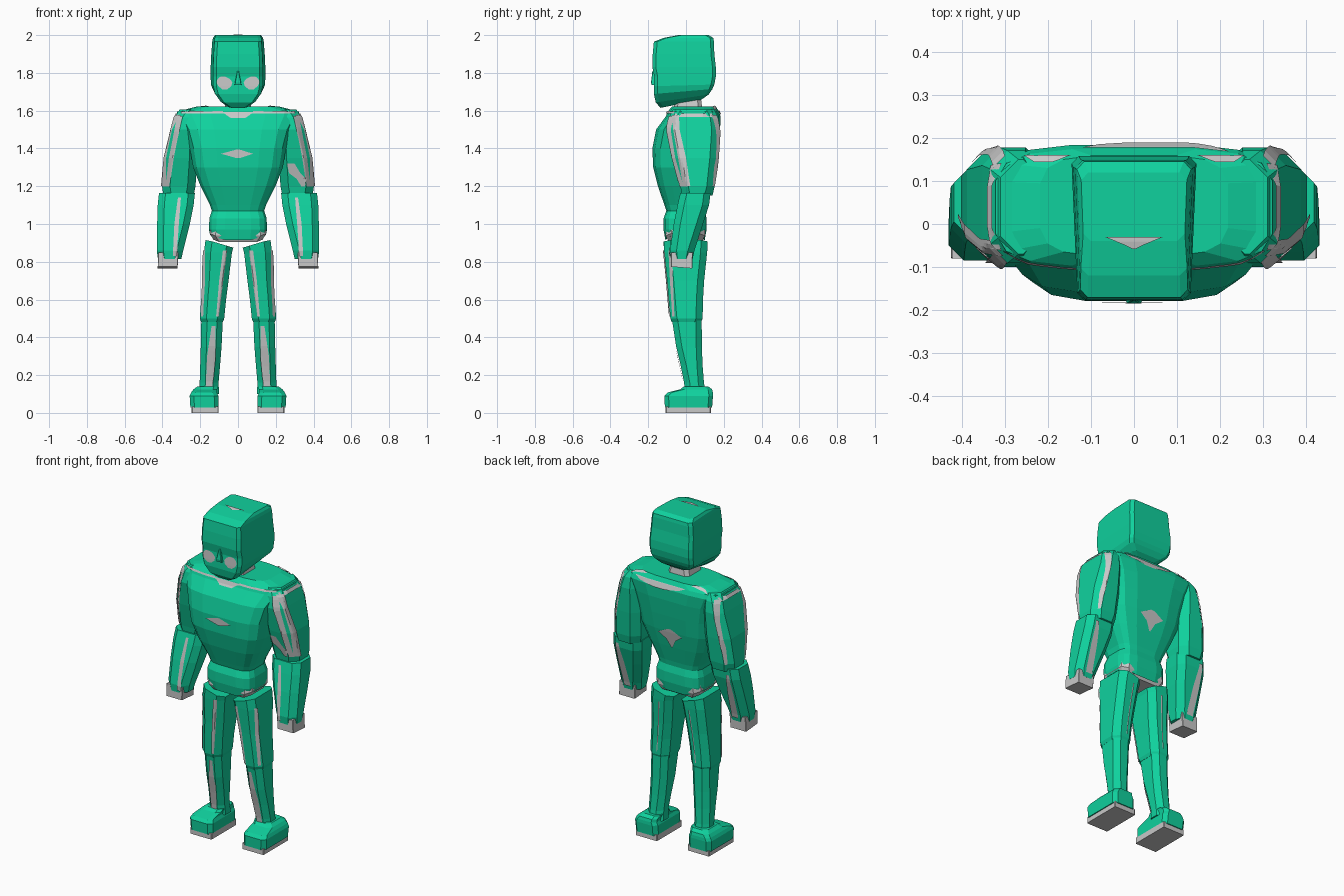
import bpy, bmesh, math
from mathutils import Vector
from mathutils.bvhtree import BVHTree

if "Cube" in bpy.data.objects:
    bpy.data.objects.remove(bpy.data.objects["Cube"])


def material(name, rgb):
    m = bpy.data.materials.new(name)
    m.diffuse_color = (*rgb, 1)
    m.use_nodes = True
    m.node_tree.nodes["Principled BSDF"].inputs["Base Color"].default_value = m.diffuse_color
    return m


GREEN = material("jade green", (0.005, 0.64, 0.34))
GREY = material("light grey", (0.58, 0.58, 0.58))


def finish(name, bm, mat):
    me = bpy.data.meshes.new(name)
    bm.to_mesh(me)
    bm.free()
    me.materials.append(mat)
    ob = bpy.data.objects.new(name, me)
    bpy.context.collection.objects.link(ob)
    return ob


def block_ring(x0, x1, y0, y1, c):
    return [(x0 + c, y0), (x1 - c, y0), (x1, y0 + c), (x1, y1 - c),
            (x1 - c, y1), (x0 + c, y1), (x0, y1 - c), (x0, y0 + c)]


def round_ring(x0, x1, y0, y1, p, n=16):
    pts = []
    for i in range(n):
        a = 2 * math.pi * (i + 0.5) / n
        ca, sa = math.cos(a), math.sin(a)
        pts.append(((x0 + x1) / 2 + (x1 - x0) / 2 * math.copysign(abs(ca) ** p, ca),
                    (y0 + y1) / 2 + (y1 - y0) / 2 * math.copysign(abs(sa) ** p, sa)))
    return pts


def loft(name, rings, c, mat=GREEN, s=1, ring=block_ring, warp=None):
    """rings: (z, x0, x1, y0, y1); s mirrors across x."""
    bm = bmesh.new()
    rows = []
    for z, x0, x1, y0, y1 in rings:
        row = []
        for x, y in ring(x0, x1, y0, y1, c):
            co = warp(x, y, z) if warp else (x, y, z)
            row.append(bm.verts.new((co[0] * s, co[1], co[2])))
        rows.append(row)
    n = len(rows[0])
    for a, b in zip(rows, rows[1:]):
        for i in range(n):
            bm.faces.new((a[i], a[(i + 1) % n], b[(i + 1) % n], b[i]))
    bm.faces.new(rows[0])
    bm.faces.new(rows[-1])
    bmesh.ops.recalc_face_normals(bm, faces=bm.faces)
    return finish(name, bm, mat)


VIEWS = {"front": ((0, 1, 0), lambda u, v: (u, -3, v)),
         "back": ((0, -1, 0), lambda u, v: (u, 3, v)),
         "right": ((-1, 0, 0), lambda u, v: (3, u, v)),
         "left": ((1, 0, 0), lambda u, v: (-3, u, v)),
         "top": ((0, 0, -1), lambda u, v: (u, v, 4))}


def patch(name, target, view, stations, across=4, steps=6):
    """Thin grey panel laid on a part; stations are (u, v, half width)."""
    d, origin = VIEWS[view]
    d = Vector(d)
    me = target.data
    tree = BVHTree.FromPolygons([v.co for v in me.vertices],
                                [p.vertices[:] for p in me.polygons])
    line = [stations[0]]
    for a, b in zip(stations, stations[1:]):
        line += [tuple(p + (q - p) * k / steps for p, q in zip(a, b)) for k in range(1, steps + 1)]
    bm = bmesh.new()
    rows = []
    for u, v, w in line:
        row = []
        for k in range(across + 1):
            hit, nor, _, _ = tree.ray_cast(Vector(origin(u + w * (2 * k / across - 1), v)), d)
            row.append(bm.verts.new(hit - d * 0.003 + nor * 0.003) if hit else None)
        rows.append(row)
    for a, b in zip(rows, rows[1:]):
        for i in range(across):
            q = (a[i], a[i + 1], b[i + 1], b[i])
            if None not in q:
                f = bm.faces.new(q)
                f.normal_update()
                if f.normal.dot(d) > 0:
                    f.normal_flip()
    return finish(name, bm, GREY)


# Head: boxy skull, narrow chin, jaw rising to the back
def skull(x, y, z):
    low = max(0, (1.75 - z) / 0.14)
    return x * (0.95 + 0.3 * y), y, z + 0.2 * (y + 0.15) * low


head = loft("head", [(z, -w, w, a, b) for z, w, a, b in [
    (1.612, .055, -.135, .08), (1.645, .10, -.16, .12), (1.69, .135, -.17, .14),
    (1.73, .145, -.17, .15), (1.78, .146, -.168, .158), (1.83, .146, -.178, .158),
    (1.90, .143, -.176, .15), (1.965, .138, -.17, .148), (1.985, .134, -.12, .145),
    (2.0, .125, -.04, .12)]], 0.018, warp=skull)
loft("nose", [(1.735, -.018, .018, -.182, -.15), (1.75, -.016, .016, -.185, -.15),
              (1.81, -.004, .004, -.178, -.15)], 0.002)
for s, side in ((1, "right"), (-1, "left")):
    patch("eye_" + side, head, "front", [(s * .07, 1.712, .012), (s * .07, 1.73, .035),
          (s * .072, 1.752, .042), (s * .076, 1.77, .03), (s * .08, 1.782, .01)])
patch("head_top_sliver", head, "top", [(0, -.058, .002), (0, -.047, .025), (0, -.03, .068)], across=6)
loft("neck", [(1.58, -.08, .08, -.07, .09), (1.66, -.06, .06, -.06, .08)], 0.02, GREY)

# Torso: broad chest tapering to the waist, then hips
torso = loft("torso", [(z, -w, w, a, b) for z, w, a, b in [
    (.94, .148, -.11, .10), (.97, .155, -.12, .11), (1.03, .153, -.12, .11),
    (1.07, .14, -.105, .10), (1.10, .15, -.115, .105), (1.2, .20, -.15, .13),
    (1.3, .24, -.175, .152), (1.4, .257, -.18, .168), (1.5, .285, -.16, .182),
    (1.57, .325, -.108, .185), (1.595, .325, -.098, .175), (1.622, .22, -.075, .16)]],
    0.5, ring=lambda x0, x1, y0, y1, p: round_ring(x0, x1, y0, y1, p),
    warp=lambda x, y, z: (x, y, z - (.045 * (1 - abs(x) / .15) if z < .96 else 0)))
loft("hip_band", [(.925, -.13, .13, -.09, .085), (.95, -.15, .15, -.108, .10),
                  (.985, -.145, .145, -.105, .10)], 0.03, GREY,
     warp=lambda x, y, z: (x, y, z - .06 * (1 - abs(x) / .15)))
patch("chest_diamond", torso, "front", [(0, 1.395, .006), (-.005, 1.372, .085), (0, 1.35, .012)])
patch("back_diamond", torso, "back", [(0, 1.32, .012), (0, 1.285, .08), (0, 1.25, .03), (0, 1.20, .004)])
patch("collar_front", torso, "front", [(0, 1.592, .10), (0, 1.582, .07), (0, 1.56, .04)], across=6)
patch("collar_back", torso, "back", [(.05, 1.598, .17), (.05, 1.58, .13), (.05, 1.565, .03)], across=8)
for s, side in ((1, "right"), (-1, "left")):
    patch("shoulder_seam_front_" + side, torso, "front",
          [(s * .19, 1.595, .11), (s * .19, 1.585, .11)], across=8)
    patch("shoulder_seam_back_" + side, torso, "top",
          [(s * .20, .158, .055), (s * .21, .142, .02)])

for s, side in ((1, "right"), (-1, "left")):
    # Arms: upper arm, wider forearm sleeve and blunt hand
    upper = loft("upper_arm_" + side, [
        (1.15, .235, .395, -.02, .14), (1.2, .225, .402, -.03, .152),
        (1.35, .215, .388, -.07, .168), (1.5, .21, .352, -.10, .178),
        (1.565, .21, .335, -.09, .17), (1.605, .215, .31, -.07, .15)], 0.042, s=s)
    fore = loft("forearm_" + side, [
        (.815, .30, .424, -.08, .035), (.86, .29, .43, -.085, .045),
        (1.0, .255, .428, -.065, .09), (1.1, .235, .425, -.045, .122),
        (1.165, .228, .418, -.03, .13)], 0.035, s=s)
    loft("hand_" + side, [(.765, .32, .425, -.08, .033), (.85, .315, .422, -.08, .036)],
         0.002, GREY, s=s, warp=lambda x, y, z: (x, y, z + .08 * (.03 - y) if z < .8 else z))
    patch("arm_front_strip_" + side, upper, "front", [
        (s * .307, 1.57, .014), (s * .332, 1.45, .012), (s * .352, 1.35, .012), (s * .372, 1.2, .010)])
    patch("arm_outer_strip_" + side, upper, side, [
        (-.055, 1.575, .018), (-.05, 1.5, .016), (-.02, 1.35, .02), (.005, 1.2, .018)])
    patch("arm_back_strip_" + side, upper, "back", [
        (s * .312, 1.575, .014), (s * .33, 1.45, .010), (s * .36, 1.3, .010), (s * .37, 1.2, .006)])
    patch("shoulder_cap_strip_" + side, upper, side, [(.04, 1.583, .10), (.04, 1.565, .095)])
    patch("forearm_front_strip_" + side, fore, "front", [
        (s * .31, 1.14, .008), (s * .325, 1.0, .012), (s * .335, .83, .010)])
    patch("forearm_back_strip_" + side, fore, "back", [
        (s * .37, 1.13, .010), (s * .365, 1.0, .02), (s * .36, .84, .022)])

    # Legs: thigh, shin, shoe and sole
    thigh = loft("thigh_" + side, [
        (.48, .08, .195, -.075, .08), (.5, .073, .202, -.083, .088), (.6, .063, .195, -.092, .09),
        (.7, .05, .187, -.10, .096), (.85, .032, .18, -.115, .112), (.915, .025, .172, -.118, .115)],
        0.035, s=s, warp=lambda x, y, z: (x, y, z - .3 * max(0, .16 - x) if z > .9 else z))
    shin = loft("shin_" + side, [
        (.10, .10, .205, -.005, .105), (.16, .103, .203, -.01, .095), (.25, .095, .2, -.028, .088),
        (.35, .087, .197, -.052, .084), (.5, .08, .194, -.075, .083)], 0.03, s=s)
    loft("shoe_" + side, [
        (.028, .102, .252, -.112, .138), (.09, .104, .256, -.114, .143),
        (.108, .112, .248, -.098, .142), (.125, .11, .235, -.03, .138),
        (.14, .105, .215, -.012, .118)], 0.022, s=s)
    loft("sole_" + side, [(0, .102, .246, -.108, .132), (.035, .102, .246, -.108, .132)],
         0.004, GREY, s=s)
    patch("thigh_front_strip_" + side, thigh, "front", [
        (s * .07, .86, .010), (s * .09, .7, .010), (s * .11, .51, .006)])
    patch("thigh_side_strip_" + side, thigh, side, [
        (-.083, .86, .008), (-.075, .7, .008), (-.065, .51, .006)])
    patch("shin_front_strip_" + side, shin, "front", [
        (s * .13, .46, .010), (s * .142, .3, .022), (s * .153, .14, .018)])
    patch("thigh_back_strip_" + side, thigh, "back", [
        (s * .10, .84, .004), (s * .13, .52, .003)])

    # Ragged wear patch on one arm only
    if s > 0:
        patch("elbow_patch", upper, "front", [
            (.28, 1.32, .02), (.30, 1.27, .03), (.335, 1.24, .025), (.345, 1.2, .01)])
